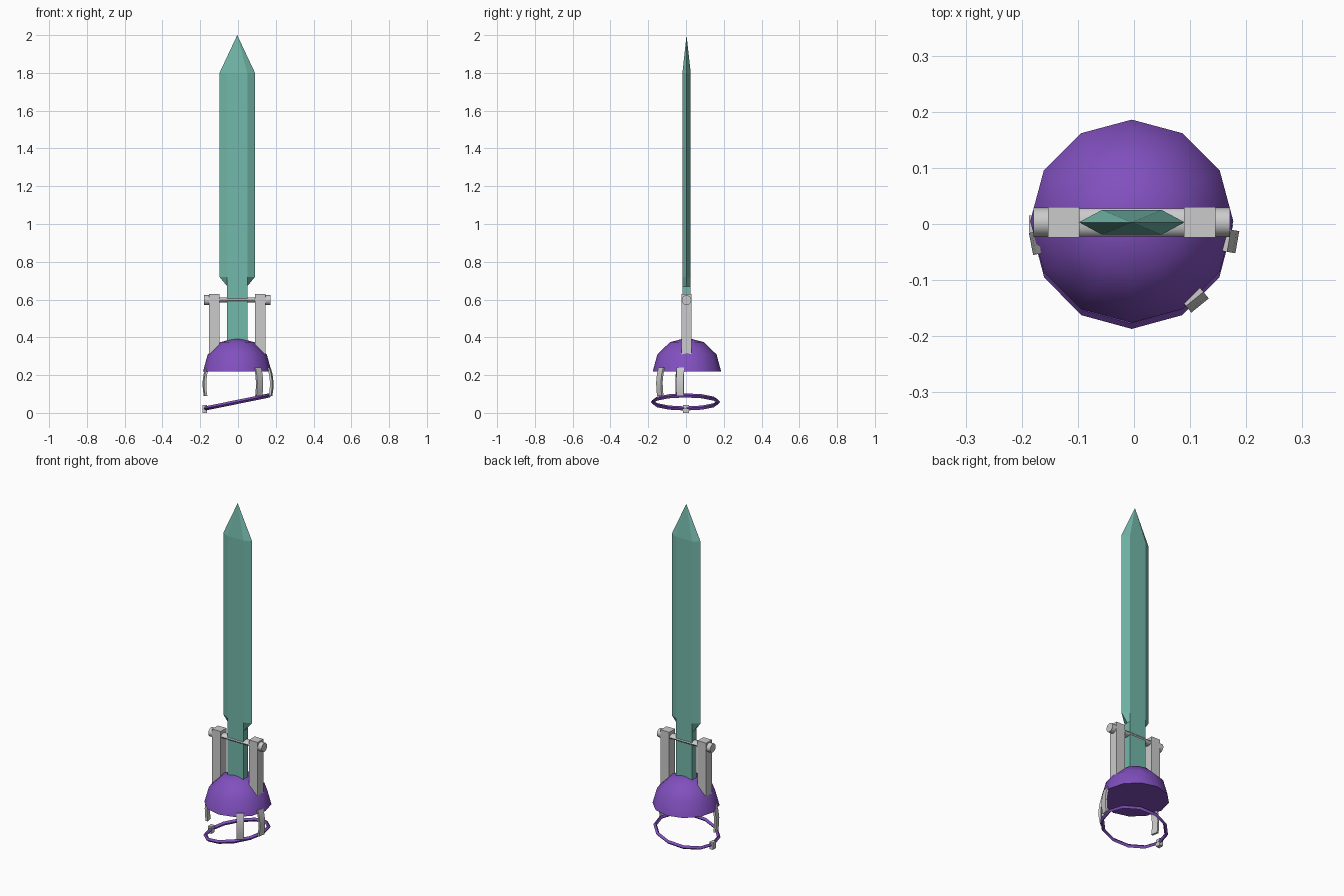
import bpy, bmesh, math
from mathutils import Matrix, Vector

if "Cube" in bpy.data.objects:
    bpy.data.objects.remove(bpy.data.objects["Cube"])

CX, CY = -0.004, 0.005   # axis of blade and dome


def material(name, color):
    m = bpy.data.materials.new(name)
    m.diffuse_color = color
    m.use_nodes = True
    m.node_tree.nodes["Principled BSDF"].inputs["Base Color"].default_value = m.diffuse_color
    return m


PURPLE = material("purple", (0.22, 0.08, 0.52, 1))
TEAL = material("teal", (0.17, 0.48, 0.40, 1))


def finish(bm, name, mat=None, smooth=None):
    bmesh.ops.recalc_face_normals(bm, faces=bm.faces)
    me = bpy.data.meshes.new(name)
    bm.to_mesh(me)
    bm.free()
    ob = bpy.data.objects.new(name, me)
    bpy.context.collection.objects.link(ob)
    if mat:
        me.materials.append(mat)
    if smooth:
        bpy.ops.object.select_all(action='DESELECT')
        ob.select_set(True)
        bpy.context.view_layer.objects.active = ob
        bpy.ops.object.shade_smooth_by_angle(angle=math.radians(smooth))
    return ob


def loft(rings, cap_start=True, cap_end=True, closed=False):
    bm = bmesh.new()
    vs = [[bm.verts.new(p) for p in r] for r in rings]
    n = len(vs[0])
    pairs = list(zip(vs, vs[1:])) + ([(vs[-1], vs[0])] if closed else [])
    for a, b in pairs:
        for i in range(n):
            j = (i + 1) % n
            bm.faces.new((a[i], a[j], b[j], b[i]))
    if not closed:
        if cap_start:
            bm.faces.new(vs[0])
        if cap_end:
            bm.faces.new(vs[-1])
    bmesh.ops.remove_doubles(bm, verts=bm.verts, dist=1e-5)
    return bm


def box(name, lo, hi):
    bm = bmesh.new()
    lo, hi = Vector(lo), Vector(hi)
    m = Matrix.Translation((lo + hi) / 2) @ Matrix.Diagonal((*(hi - lo), 1))
    bmesh.ops.create_cube(bm, size=1, matrix=m)
    return finish(bm, name)


def bar_x(name, x0, x1, z, ry, rz, sides=12):
    rings = [[(x, 0.003 + ry * math.cos(2 * math.pi * i / sides),
               z + rz * math.sin(2 * math.pi * i / sides)) for i in range(sides)]
             for x in (x0, x1)]
    return finish(loft(rings), name, smooth=40)


# Blade: six-sided section, square-edged tang, pointed tip
def blade_ring(z, edge, ridge, thick):
    pts = [(edge, 0), (ridge, thick), (-ridge, thick),
           (-edge, 0), (-ridge, -thick), (ridge, -thick)]
    return [(CX + x, 0.003 + y, z) for x, y in pts]


sections = [(0.34, 0.053, 0.053, 0.022), (0.67, 0.053, 0.053, 0.022),
            (0.72, 0.094, 0.053, 0.022), (1.80, 0.094, 0.053, 0.022)]
bm = loft([blade_ring(*s) for s in sections], cap_end=False)
top = [v for v in bm.verts if v.co.z > 1.79]
tip = bm.verts.new((CX, 0.003, 2.0))
for e in [e for e in bm.edges if e.verts[0] in top and e.verts[1] in top]:
    bm.faces.new((e.verts[0], e.verts[1], tip))
finish(bm, "blade", TEAL)

# Two posts holding the crossbar
for side, s in (("left", -1), ("right", 1)):
    xa, xb = sorted((CX + s * 0.093, CX + s * 0.149))
    box(side + "_post", (xa, -0.024, 0.29), (xb, 0.030, 0.63))
    xa, xb = sorted((CX + s * 0.148, CX + s * 0.175))
    bar_x(side + "_bar_end", xa, xb, 0.597, 0.026, 0.026)
bar_x("crossbar", CX - 0.10, CX + 0.10, 0.598, 0.025, 0.014)

# Dome: 12-sided half sphere
SEG, R = 12, 0.181
rings = []
for k in range(4):
    a = math.radians(30 * k)
    rings.append([(CX + R * math.cos(a) * math.cos(2 * math.pi * i / SEG),
                   CY + R * math.cos(a) * math.sin(2 * math.pi * i / SEG),
                   0.22 + 0.178 * math.sin(a)) for i in range(SEG)])
bm = bmesh.new()
vs = [[bm.verts.new(p) for p in r] for r in rings[:3]]
apex = bm.verts.new((CX, CY, 0.398))
for i in range(SEG):
    j = (i + 1) % SEG
    for a, b in zip(vs, vs[1:]):
        bm.faces.new((a[i], a[j], b[j], b[i]))
    bm.faces.new((vs[2][i], vs[2][j], apex))
bm.faces.new(vs[0])
finish(bm, "dome", PURPLE, smooth=50)

# Tilted pommel ring
rings = []
for i in range(SEG):
    a = 2 * math.pi * i / SEG
    rings.append([((0.174 + dr) * math.cos(a), (0.174 + dr) * math.sin(a), dz)
                  for dr, dz in ((0.01, 0), (0, 0.011), (-0.01, 0), (0, -0.011))])
bm = loft(rings, closed=True)
bm.transform(Matrix.Translation((CX, -0.003, 0.058)) @
             Matrix.Rotation(math.radians(-11.5), 4, 'Y'))
finish(bm, "ring", PURPLE, smooth=40)

# Small catch on the low side of the ring
box("ring_catch", (-0.187, -0.015, 0.0), (-0.165, 0.015, 0.042))

# Curved straps hanging from the dome rim
PATH = [(0.166, 0.24), (0.176, 0.205), (0.181, 0.165), (0.180, 0.125), (0.175, 0.09)]
for name, deg in (("right_strap", -10), ("front_strap", -51), ("left_strap", 191)):
    rings = []
    for r, z in PATH:
        rings.append([(r + dr, w, z) for dr, w in
                      ((-0.006, -0.02), (0.006, -0.02), (0.006, 0.02), (-0.006, 0.02))])
    bm = loft(rings)
    bm.transform(Matrix.Translation((0, 0, 0)) @
                 Matrix.Rotation(math.radians(deg), 4, 'Z'))
    finish(bm, name, smooth=30)
